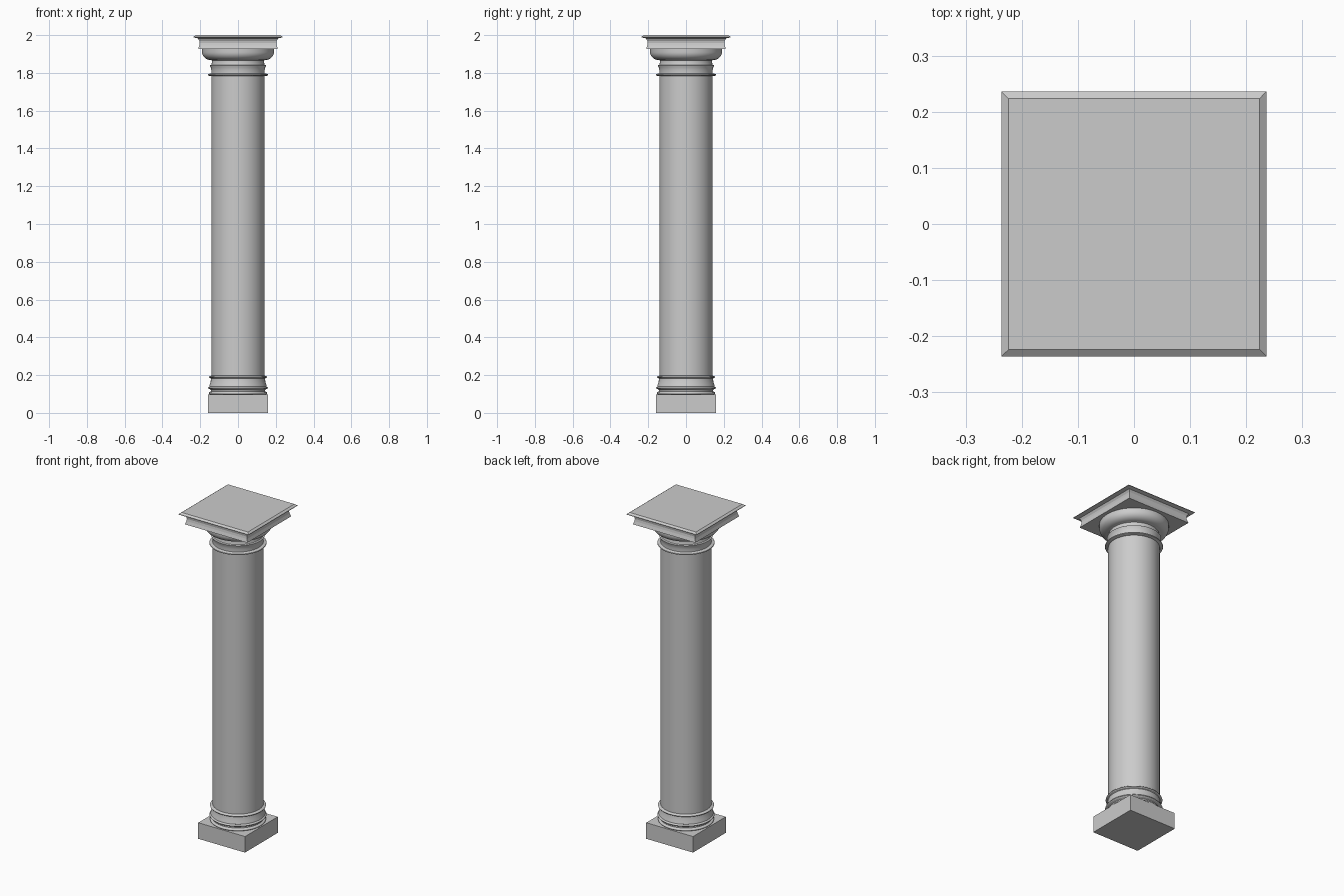
import bpy, bmesh, math

if "Cube" in bpy.data.objects:
    bpy.data.objects.remove(bpy.data.objects["Cube"])


def add_object(name, bm):
    bmesh.ops.recalc_face_normals(bm, faces=bm.faces)
    mesh = bpy.data.meshes.new(name)
    bm.to_mesh(mesh)
    bm.free()
    obj = bpy.data.objects.new(name, mesh)
    bpy.context.collection.objects.link(obj)
    return obj


def sweep(name, profile, sides, turn=0.0, stretch=1.0, smooth=True):
    """Stack of (radius, z) rings, closed at both ends."""
    bm = bmesh.new()
    rings = []
    for r, z in profile:
        angles = [turn + math.tau * i / sides for i in range(sides)]
        rings.append([bm.verts.new((r * stretch * math.cos(a), r * stretch * math.sin(a), z))
                      for a in angles])
    for low, high in zip(rings, rings[1:]):
        for i in range(sides):
            j = (i + 1) % sides
            bm.faces.new((low[i], low[j], high[j], high[i]))
    bm.faces.new(rings[0])
    bm.faces.new(rings[-1])
    obj = add_object(name, bm)
    if smooth:
        bpy.ops.object.select_all(action='DESELECT')
        bpy.context.view_layer.objects.active = obj
        obj.select_set(True)
        bpy.ops.object.shade_smooth_by_angle(angle=math.radians(35))
    return obj


def lathe(name, profile):
    return sweep(name, profile, 64)


def square(name, profile):
    return sweep(name, profile, 4, math.pi / 4, math.sqrt(2), smooth=False)


def bead(r, z, bulge, half, steps=6):
    """Half-round moulding points, bottom to top."""
    return [(r + bulge * math.cos(t), z + half * math.sin(t))
            for t in (math.pi * (i / steps - 0.5) for i in range(steps + 1))]


# Square foot block
square("plinth", [(0.158, 0), (0.158, 0.098)])

# Base mouldings: two beads, a flared collar and an upper ring
lathe("base", [(0.145, 0.096)] + bead(0.147, 0.105, 0.008, 0.007)
      + [(0.144, 0.114), (0.144, 0.122)] + bead(0.148, 0.132, 0.01, 0.007)
      + [(0.152, 0.141), (0.150, 0.15), (0.145, 0.165), (0.143, 0.182)]
      + bead(0.145, 0.190, 0.01, 0.006) + [(0.141, 0.198)])

# Plain round shaft
lathe("shaft", [(0.141, 0.19), (0.141, 1.79)])

# Capital: neck ring, flared neck and rounded bowl
bowl = [(0.143 + 0.047 * math.sin(t), 1.910 - 0.042 * math.cos(t))
        for t in (math.pi / 2 * i / 8 for i in range(9))]
lathe("capital", [(0.140, 1.782)] + bead(0.147, 1.790, 0.012, 0.006)
      + [(0.141, 1.798), (0.141, 1.815), (0.144, 1.828), (0.149, 1.840),
         (0.141, 1.843), (0.138, 1.855), (0.138, 1.866)]
      + bowl + [(0.190, 1.93)])

# Square top slab with a waisted side and an overhanging lip
square("abacus", [(0.211, 1.926), (0.205, 1.945), (0.203, 1.958), (0.205, 1.970),
                  (0.213, 1.983), (0.236, 1.988), (0.236, 1.991), (0.224, 2.0)])
